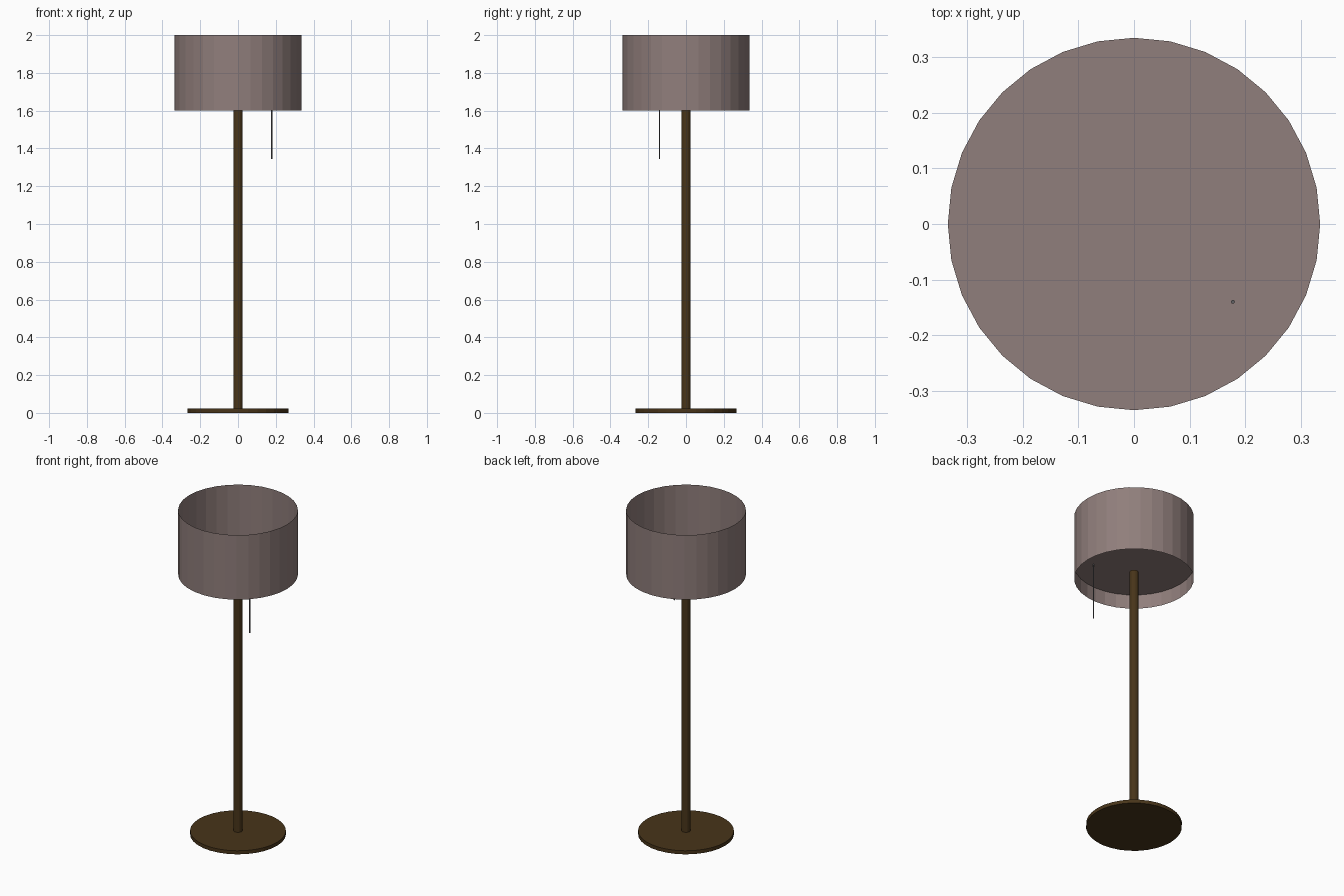
import bpy

if "Cube" in bpy.data.objects:
    bpy.data.objects.remove(bpy.data.objects["Cube"])


def material(name, rgba):
    m = bpy.data.materials.new(name)
    m.diffuse_color = rgba
    m.use_nodes = True
    m.node_tree.nodes["Principled BSDF"].inputs["Base Color"].default_value = m.diffuse_color
    return m


def cylinder(name, radius, z0, z1, sides, mat=None, x=0, y=0, caps='NGON'):
    bpy.ops.mesh.primitive_cylinder_add(vertices=sides, radius=radius, depth=z1 - z0,
                                        end_fill_type=caps, location=(x, y, (z0 + z1) / 2))
    ob = bpy.context.object
    ob.name = name
    if mat:
        ob.data.materials.append(mat)
    return ob


wood = material("dark_wood", (0.065, 0.035, 0.01, 1))
fabric = material("shade_fabric", (0.28, 0.21, 0.2, 1))
metal = material("cord_metal", (0.12, 0.12, 0.13, 1))

# Foot and post
cylinder("base", 0.268, 0.0, 0.022, 32, wood)
cylinder("pole", 0.025, 0.02, 1.645, 16, wood)

# Open drum shade with a recessed diffuser disc
cylinder("shade", 0.335, 1.602, 2.0, 32, fabric, caps='NOTHING')
bpy.ops.mesh.primitive_circle_add(vertices=32, radius=0.335, fill_type='NGON',
                                  location=(0, 0, 1.69))
disc = bpy.context.object
disc.name = "diffuser"
disc.data.materials.append(fabric)

# Pull cord hanging off the diffuser
cylinder("pull_cord", 0.0035, 1.343, 1.695, 8, metal, x=0.178, y=-0.14)
